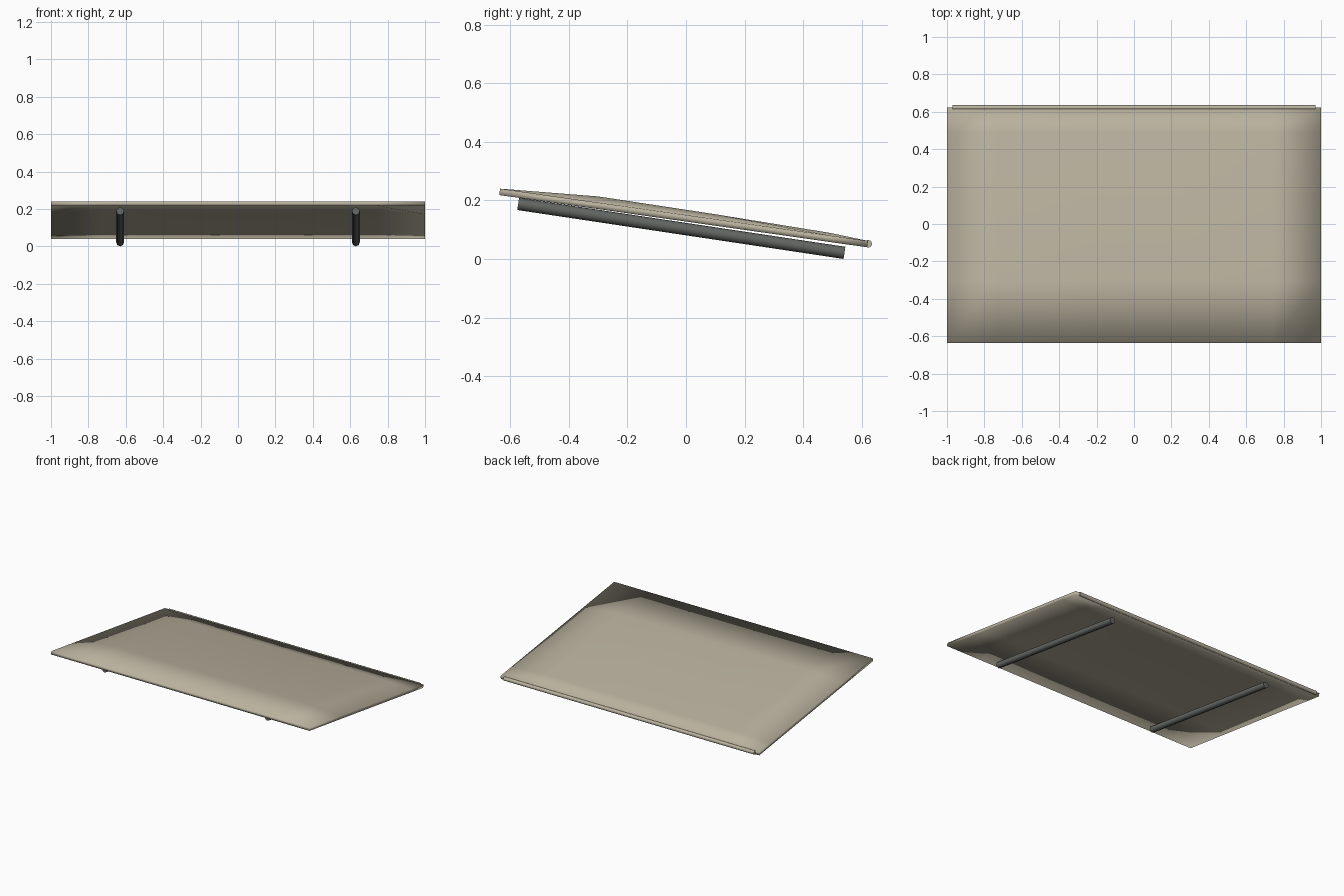
import bpy
import math
from mathutils import Vector

if "Cube" in bpy.data.objects:
    bpy.data.objects.remove(bpy.data.objects["Cube"])


def material(name, rgb):
    m = bpy.data.materials.new(name)
    m.diffuse_color = (*rgb, 1)
    m.use_nodes = True
    m.node_tree.nodes["Principled BSDF"].inputs["Base Color"].default_value = m.diffuse_color
    return m


CANVAS = material("beige_canvas", (0.49, 0.445, 0.345))
METAL = material("dark_metal", (0.12, 0.13, 0.12))

SLOPE = -0.142


def plane_z(y):
    return 0.15 + SLOPE * y


# Tilted canvas panel: slightly puffed sheet, thickened and fully smooth
xs = [-1, -0.74, -0.25, 0.25, 0.74, 1]
rows = [(-0.635, 0), (-0.3, 0.021), (0.1, 0.017), (0.49, 0.009), (0.622, 0)]
verts = [(x, y, plane_z(y) + (puff if abs(x) < 1 else 0)) for y, puff in rows for x in xs]
n = len(xs)
faces = [(j * n + i, j * n + i + 1, (j + 1) * n + i + 1, (j + 1) * n + i)
         for j in range(len(rows) - 1) for i in range(n - 1)]
mesh = bpy.data.meshes.new("canopy_panel")
mesh.from_pydata(verts, [], faces)
mesh.materials.append(CANVAS)
for p in mesh.polygons:
    p.use_smooth = True
panel = bpy.data.objects.new("canopy_panel", mesh)
bpy.context.collection.objects.link(panel)
solid = panel.modifiers.new("thickness", "SOLIDIFY")
solid.thickness = 0.022
solid.offset = -1


def rod(name, a, b, radius, mat, sides=8):
    a, b = Vector(a), Vector(b)
    d = b - a
    bpy.ops.mesh.primitive_cylinder_add(vertices=sides, radius=radius, depth=d.length,
                                        location=(a + b) / 2)
    ob = bpy.context.object
    ob.rotation_euler = d.to_track_quat('Z', 'Y').to_euler()
    ob.name = name
    ob.data.materials.append(mat)
    bpy.ops.object.shade_smooth_by_angle(angle=math.radians(50))
    return ob


# Support rods below the panel
for side, label in ((-1, "left"), (1, "right")):
    rod("support_rod_" + label, (side * 0.63, -0.573, 0.188), (side * 0.63, 0.541, 0.021),
        0.021, METAL)

# Rolled bead along the low back edge
rod("back_edge_bead", (-0.97, 0.622, 0.052), (0.97, 0.622, 0.052), 0.0135, CANVAS)
